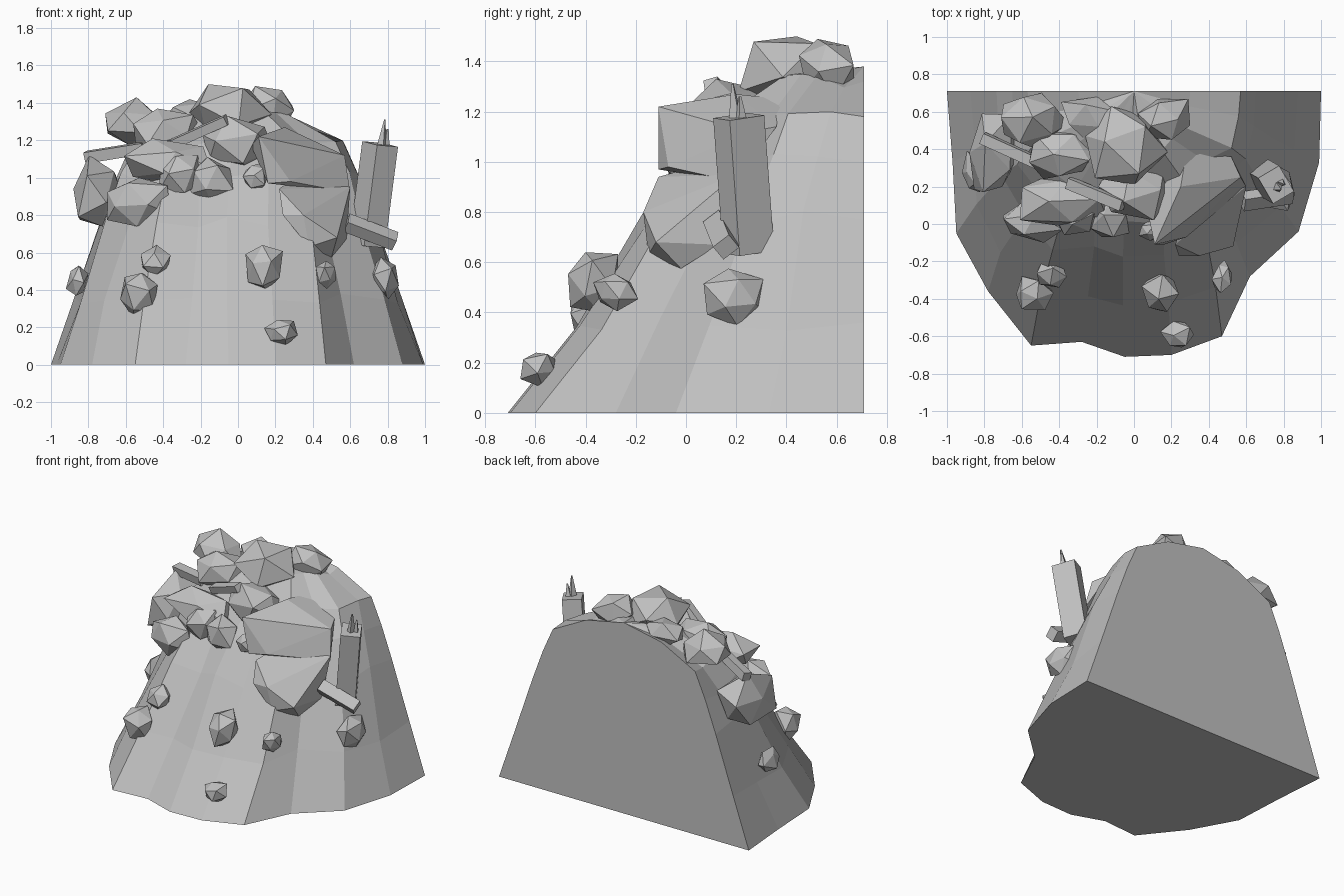
import bpy, bmesh, random
from mathutils import Vector, Matrix

if "Cube" in bpy.data.objects:
    bpy.data.objects.remove(bpy.data.objects["Cube"])

stone = bpy.data.materials.new("grey_stone")
stone.use_nodes = True
grey = (0.53, 0.53, 0.53, 1)
stone.diffuse_color = grey
stone.node_tree.nodes["Principled BSDF"].inputs["Base Color"].default_value = grey


def finish(bm, name):
    bmesh.ops.recalc_face_normals(bm, faces=bm.faces)
    mesh = bpy.data.meshes.new(name)
    bm.to_mesh(mesh)
    bm.free()
    mesh.materials.append(stone)
    ob = bpy.data.objects.new(name, mesh)
    bpy.context.collection.objects.link(ob)
    return ob


def hull(name, points):
    bm = bmesh.new()
    for p in points:
        bm.verts.new(p)
    res = bmesh.ops.convex_hull(bm, input=bm.verts)
    inner = [v for v in res["geom_interior"] if isinstance(v, bmesh.types.BMVert)]
    bmesh.ops.delete(bm, geom=inner, context="VERTS")
    return finish(bm, name)


def rock(name, centre, radii, seed):
    # irregular faceted stone: jittered icosahedron stretched to fill its radii
    rng = random.Random(seed)
    bm = bmesh.new()
    bmesh.ops.create_icosphere(bm, subdivisions=1, radius=1)
    turn = Matrix.Rotation(rng.uniform(0, 6), 3, "Z") @ Matrix.Rotation(rng.uniform(0, 6), 3, "X")
    dirs = [turn @ v.co * rng.uniform(0.8, 1.2) for v in bm.verts]
    bm.free()
    low = [min(d[i] for d in dirs) for i in range(3)]
    high = [max(d[i] for d in dirs) for i in range(3)]
    return hull(name, [[centre[i] + radii[i] * (2 * (d[i] - low[i]) / (high[i] - low[i]) - 1)
                        for i in range(3)] for d in dirs])


def beam(name, start, end, width, depth, spin=0, taper=1):
    # tapered square bar between two points
    a, b = Vector(start), Vector(end)
    quat = (b - a).to_track_quat("Z", "Y").to_matrix() @ Matrix.Rotation(spin, 3, "Z")
    points = []
    for p, s in ((a, 1), (b, taper)):
        for sx in (-s, s):
            for sy in (-s, s):
                points.append(p + quat @ Vector((sx * width / 2, sy * depth / 2, 0)))
    return hull(name, points)


# mound: base outline lofted up to a peak on the flat back
BACK = 0.71
outline = [(-1, BACK), (-.97, .33), (-.95, -.05), (-.78, -.36), (-.55, -.65), (-.28, -.63), (-.05, -.71),
           (.2, -.70), (.47, -.60), (.62, -.28), (.88, -.04), (.99, .33), (1, BACK)]
levels = [(0, 1, 1), (.36, .875, .81), (.77, .735, .615), (1.0, .65, .5), (1.18, .57, .39), (1.32, .3, .24)]
rng = random.Random(4)
bm = bmesh.new()
rings = []
for z, sx, sy in levels:
    ring = []
    for x, y in outline:
        front = max(0, 1 - abs(x)) * (1 - z / 1.38)
        wide = sx + (1 - sx) * front
        jit = 0 if z == 0 or y == BACK else 0.018
        ring.append(bm.verts.new((x * wide + rng.uniform(-jit, jit),
                                  BACK + (y - BACK) * sy + rng.uniform(-jit, jit),
                                  z + rng.uniform(-jit, jit) * 2)))
    rings.append(ring)
for low, high in zip(rings, rings[1:]):
    for i in range(len(outline) - 1):
        bm.faces.new((low[i], low[i + 1], high[i + 1], high[i]))
peak = bm.verts.new((0, BACK, 1.38))
for i in range(len(outline) - 1):
    bm.faces.new((rings[-1][i], rings[-1][i + 1], peak))
bm.faces.new(rings[0][::-1])
bm.faces.new([r[0] for r in rings] + [peak] + [r[-1] for r in reversed(rings)])
finish(bm, "mound")

# small stones scattered on the slope
small = [((-.86, .28, .45), (.06, .11, .08)), ((-.44, -.26, .55), (.08, .08, .09)),
         ((-.53, -.37, .37), (.1, .09, .12)), ((.14, -.37, .52), (.1, .1, .12)),
         ((.23, -.59, .17), (.09, .07, .07)), ((.47, -.28, .48), (.055, .09, .075)),
         ((.78, .19, .46), (.08, .12, .115)), ((.09, -.03, 1.0), (.065, .06, .075))]
for i, (c, r) in enumerate(small):
    rock(f"small_stone_{i + 1}", c, r, i + 10)

# large stones piled around the top
large = [((-.74, .38, .93), (.14, .21, .19)), ((-.53, .01, .87), (.17, .11, .13)),
         ((-.14, .04, .98), (.12, .11, .13)), ((-.38, .13, 1.08), (.23, .14, .13)),
         ((-.53, .55, 1.3), (.18, .15, .13)), ((-.37, .37, 1.24), (.19, .13, .13)),
         ((-.04, .42, 1.36), (.22, .21, .14)), ((.16, .56, 1.37), (.14, .11, .12)),
         ((.0, .18, 1.18), (.19, .16, .15)), ((-.3, .04, 1.02), (.12, .1, .1)),
         ((-.22, .56, 1.33), (.17, .12, .09))]
for i, (c, r) in enumerate(large):
    rock(f"large_stone_{i + 1}", c, r, i + 40)

# two big boulders leaning on the left side
hull("upper_boulder", [(.07, .08, 1.17), (.11, -.11, 1.22), (.25, .2, 1.27), (.16, -.11, .97),
                       (.28, -.07, .98), (.57, .25, 1.12), (.52, .36, 1.14), (.28, .38, 1.25), (.6, .2, .92)])
hull("lower_boulder", [(.22, -.11, .94), (.24, -.17, .8), (.38, -.15, .63), (.5, -.02, .575), (.58, .13, .67),
                       (.6, .2, .95), (.3, .1, 1.0), (.35, -.17, .8), (.53, -.12, .68)])

# broken post with splinters on top
beam("broken_post", (.69, .25, .64), (.76, .21, 1.18), .16, .13, 1.05)
beam("tall_splinter", (.765, .2, 1.15), (.785, .185, 1.31), .05, .04, .3, .15)
beam("short_splinter", (.785, .22, 1.15), (.8, .215, 1.26), .04, .04, .8, .2)

# loose planks
beam("side_plank", (.58, .12, .76), (.84, .16, .66), .08, .07, .7)
beam("right_plank", (-.81, .46, 1.11), (-.5, .32, 1.16), .06, .06, .2)
beam("top_plank", (-.35, .22, 1.18), (-.06, .1, 1.31), .06, .05, .3)
